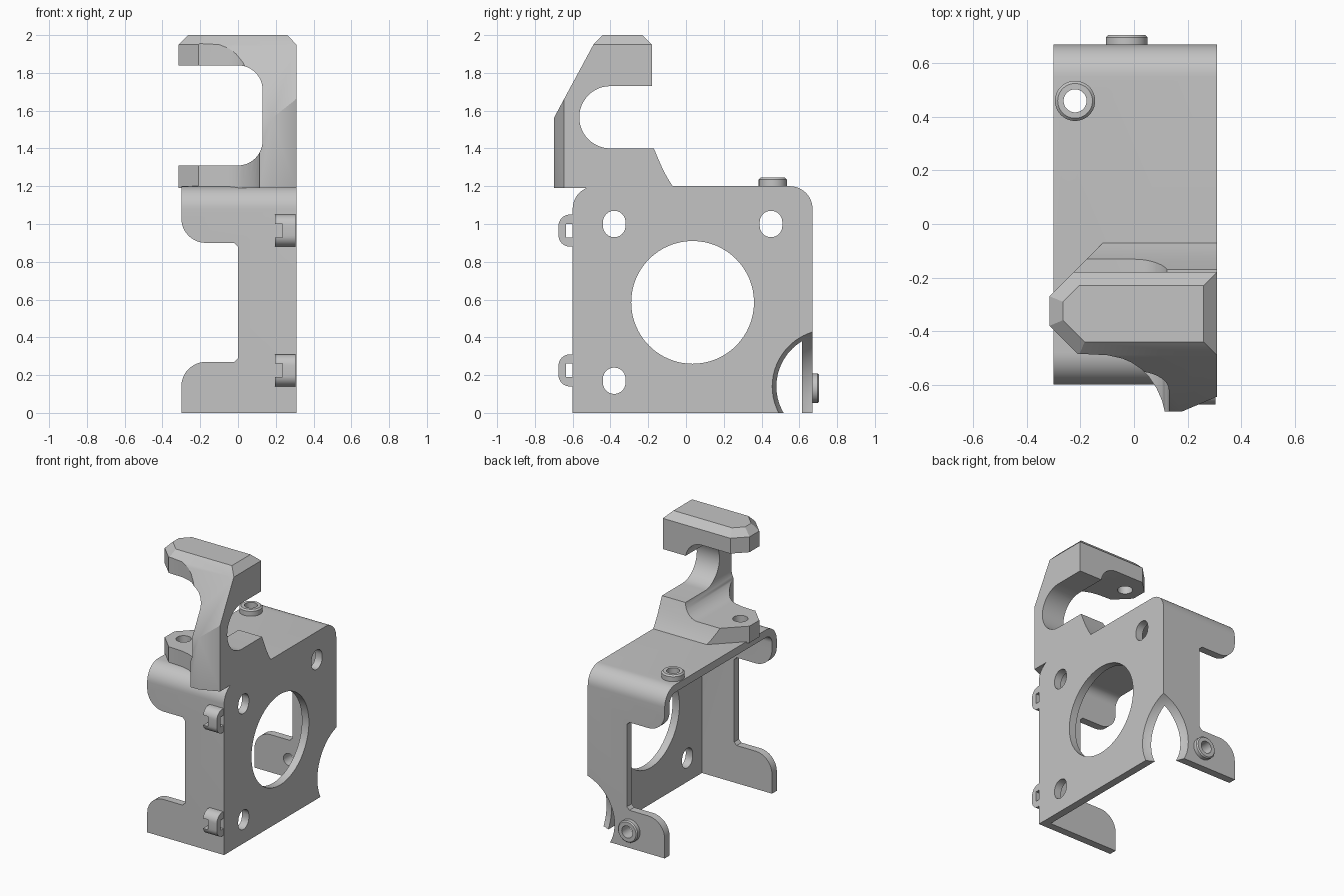
import bpy, bmesh, math
from mathutils import Vector

cube = bpy.data.objects.get("Cube")
if cube:
    bpy.data.objects.remove(cube, do_unlink=True)

grey = bpy.data.materials.new("bracket grey")
grey.use_nodes = True
GREY = (0.55, 0.55, 0.55, 1)
grey.diffuse_color = GREY
grey.node_tree.nodes["Principled BSDF"].inputs["Base Color"].default_value = GREY

RIGHT, FRONT, BACK, WALL, TOP = 0.31, -0.6, 0.67, 0.055, 1.2


def arc(cx, cy, r, start, end, steps=12):
    angles = [math.radians(start + (end - start) * i / steps) for i in range(steps + 1)]
    return [(cx + r * math.cos(a), cy + r * math.sin(a)) for a in angles]


def prism(name, pts, axis, lo, hi, chamfer=0):
    """Extrude a 2D outline along an axis; optionally chamfer the far cap."""
    def place(p, d):
        return {"x": (d, *p), "y": (p[0], d, p[1]), "z": (*p, d)}[axis]
    bm = bmesh.new()
    face = bm.faces.new([bm.verts.new(place(p, lo)) for p in pts])
    cap = bmesh.ops.extrude_face_region(bm, geom=[face])["geom"]
    moved = [v for v in cap if isinstance(v, bmesh.types.BMVert)]
    bmesh.ops.translate(bm, verts=moved, vec=Vector(place((0, 0), hi - lo)))
    if chamfer:
        edges = [e for e in cap if isinstance(e, bmesh.types.BMEdge)]
        bmesh.ops.bevel(bm, geom=edges, offset=chamfer, segments=1,
                        offset_type="OFFSET", affect="EDGES")
    bmesh.ops.recalc_face_normals(bm, faces=bm.faces)
    mesh = bpy.data.meshes.new(name)
    bm.to_mesh(mesh)
    bm.free()
    mesh.materials.append(grey)
    ob = bpy.data.objects.new(name, mesh)
    bpy.context.collection.objects.link(ob)
    return ob


def combine(ob, tool, operation="DIFFERENCE"):
    bpy.context.view_layer.objects.active = ob
    mod = ob.modifiers.new("cut", "BOOLEAN")
    mod.operation, mod.object, mod.solver = operation, tool, "EXACT"
    bpy.ops.object.modifier_apply(modifier=mod.name)
    bpy.data.objects.remove(tool, do_unlink=True)


def cut(ob, pts, axis, lo, hi):
    combine(ob, prism("cutter", pts, axis, lo, hi))


def circle(cx, cy, r, steps=48):
    return arc(cx, cy, r, 0, 360, steps)[:-1]


def box_profile(inset, bottom):
    r, a, b, t = 0.12 - inset, FRONT + inset, BACK - inset, TOP - inset
    return ([(a, bottom), (b, bottom)] + arc(b - r, t - r, r, 0, 90)
            + arc(a + r, t - r, r, 90, 180))


# Shell: side plate, front and back walls, rounded top
shell = prism("shell", box_profile(0, 0), "x", -0.3, RIGHT)
cut(shell, box_profile(WALL, -0.2), "x", -0.5, RIGHT - WALL)

# Rounded notch through the front and back walls
notch = ([(-0.5, 0.13), (-0.301, 0.13)] + arc(-0.17, 0.14, 0.13, 180, 90)
         + [(-0.02, 0.27), (0, 0.29), (0, 0.88), (-0.02, 0.9)]
         + arc(-0.17, 1.03, 0.13, 270, 180) + [(-0.5, 1.03)])
cut(shell, notch, "y", -1, 1)

# Large opening and mounting slots in the side plate
cut(shell, circle(0.035, 0.585, 0.325, 64), "x", 0.2, 0.5)
for y, z in ((-0.38, 1.0), (0.45, 1.0), (-0.38, 0.17)):
    slot = arc(y, z + 0.01, 0.06, 0, 180) + arc(y, z - 0.01, 0.06, 180, 360)
    cut(shell, slot, "x", 0.2, 0.5)

# Scooped lower back corner
bpy.ops.mesh.primitive_uv_sphere_add(segments=64, ring_count=32, radius=0.315,
                                     location=(0.4, 0.758, 0.14))
combine(shell, bpy.context.object)

# Screw holes below the bosses
cut(shell, circle(-0.22, 0.46, 0.043), "z", 1.1, 1.3)
cut(shell, circle(-0.027, 0.13, 0.043), "y", 0.55, 0.8)

# Bosses: tapered rings on the top and back
top_boss = prism("top_boss", circle(-0.22, 0.46, 0.075), "z", 1.19, 1.245, 0.01)
cut(top_boss, circle(-0.22, 0.46, 0.043), "z", 1.1, 1.3)
back_boss = prism("back_boss", circle(-0.027, 0.13, 0.078), "y", 0.66, 0.705, 0.008)
cut(back_boss, circle(-0.027, 0.13, 0.043), "y", 0.6, 0.8)

# Hook: chamfered plan shape trimmed by front sweep, side profile and gap
plan = [(-0.315, -0.38), (-0.315, -0.27), (-0.11, -0.065),
        (RIGHT, -0.065), (RIGHT, -0.9), (0.205, -0.9)]
hook = prism("hook", plan, "z", 1.19, 2.0, 0.05)
sweep = [(-0.6, -0.485), (-0.2, -0.485), (-0.1, -0.49), (-0.045, -0.502),
         (-0.01, -0.517), (0.025, -0.54), (0.055, -0.57), (0.085, -0.615),
         (0.105, -0.66), (0.115, -0.7), (0.18, -0.7), (0.44, -0.59), (0.44, 0), (-0.6, 0)]
combine(hook, prism("cutter", sweep, "z", 1, 2.2), "INTERSECT")
side = ([(-0.754, 1.1), (-0.05, 1.1), (-0.064, 1.19), (-0.09, 1.23), (-0.118, 1.28),
         (-0.145, 1.34), (-0.17, 1.4)] + arc(-0.4, 1.565, 0.165, 270, 90, 24)
        + [(-0.18, 1.73), (-0.18, 1.95), (-0.335, 2.105), (-0.49, 1.95), (-0.754, 1.46)])
combine(hook, prism("cutter", side, "x", -1, 1), "INTERSECT")
gap = ([(-0.6, 1.31)] + arc(0, 1.44, 0.13, 270, 360)
       + arc(0, 1.71, 0.13, 0, 90) + [(-0.6, 1.84)])
cut(hook, gap, "y", -1, 0.5)
cut(hook, circle(-0.2, -0.33, 0.05, 32), "z", 1.22, 1.93)

# Cable clips: rounded loops with a window and a side opening
clips = []
for name, z in (("lower_clip", 0.225), ("upper_clip", 0.965)):
    loop = ([(-0.59, z - 0.085), (-0.59, z + 0.085)]
            + arc(-0.615, z + 0.025, 0.06, 90, 180, 8)
            + arc(-0.615, z - 0.025, 0.06, 180, 270, 8))
    clip = prism(name, loop, "x", 0.195, 0.305)
    window = [(-0.635, z - 0.036), (-0.5, z - 0.036), (-0.5, z + 0.036), (-0.635, z + 0.036)]
    cut(clip, window, "x", 0, 0.5)
    opening = [(0.1, z - 0.036), (0.235, z - 0.036), (0.235, z + 0.036), (0.1, z + 0.036)]
    cut(clip, opening, "y", -0.8, -0.5)
    clips.append(clip)

# Smooth the curved surfaces, keep edges sharp
bpy.ops.object.select_all(action="DESELECT")
for ob in [shell, hook, top_boss, back_boss] + clips:
    ob.select_set(True)
    bpy.context.view_layer.objects.active = ob
bpy.ops.object.shade_smooth_by_angle(angle=math.radians(30))
